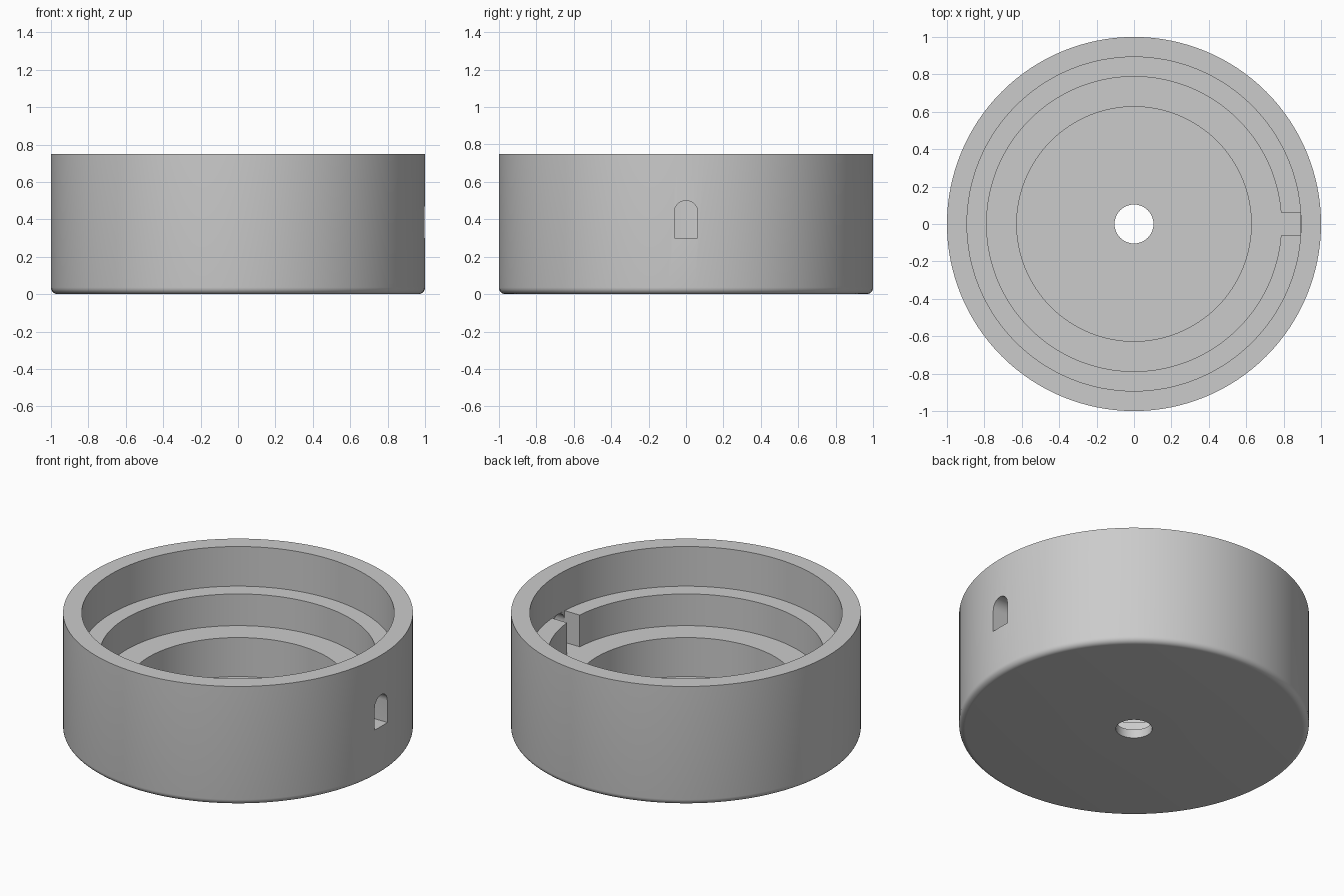
import bpy, bmesh, math
from mathutils import Matrix, Vector

if "Cube" in bpy.data.objects:
    bpy.data.objects.remove(bpy.data.objects["Cube"], do_unlink=True)

grey = bpy.data.materials.new("plain grey")
grey.use_nodes = True
grey.diffuse_color = (0.6, 0.6, 0.6, 1)
grey.node_tree.nodes["Principled BSDF"].inputs["Base Color"].default_value = (0.6, 0.6, 0.6, 1)

SEGMENTS = 128
HEIGHT, LEDGE, SHELF, FLOOR = 0.75, 0.5, 0.3, 0.054
BORE, WELL, STEP, RIM = 0.104, 0.627, 0.788, 0.893
SLOT = 0.0625   # half width of the side slot
FILLET = 0.036


def make_object(name, bm):
    bmesh.ops.recalc_face_normals(bm, faces=bm.faces)
    mesh = bpy.data.meshes.new(name)
    bm.to_mesh(mesh)
    bm.free()
    mesh.materials.append(grey)
    obj = bpy.data.objects.new(name, mesh)
    bpy.context.collection.objects.link(obj)
    return obj


def lathe(name, profile):
    """Revolve a closed (radius, z) profile around the z axis."""
    bm = bmesh.new()
    verts = [bm.verts.new((r, 0, z)) for r, z in profile]
    edges = [bm.edges.new((verts[i - 1], verts[i])) for i in range(len(verts))]
    bmesh.ops.spin(bm, geom=verts + edges, cent=(0, 0, 0), axis=(0, 0, 1),
                   angle=math.tau, steps=SEGMENTS, use_merge=True)
    bmesh.ops.remove_doubles(bm, verts=bm.verts, dist=1e-5)
    return make_object(name, bm)


def prism(name, outline, x0, x1):
    """Extrude a (y, z) outline along x."""
    bm = bmesh.new()
    face = bm.faces.new([bm.verts.new((x0, y, z)) for y, z in outline])
    moved = bmesh.ops.extrude_face_region(bm, geom=[face])["geom"]
    bmesh.ops.translate(bm, vec=(x1 - x0, 0, 0),
                        verts=[v for v in moved if isinstance(v, bmesh.types.BMVert)])
    return make_object(name, bm)


def cut(target, cutter):
    mod = target.modifiers.new("cut", "BOOLEAN")
    mod.operation, mod.solver, mod.object = "DIFFERENCE", "EXACT", cutter
    bpy.context.view_layer.objects.active = target
    bpy.ops.object.modifier_apply(modifier=mod.name)
    bpy.data.objects.remove(cutter, do_unlink=True)


# Stepped round housing with a rounded bottom edge and a central bore
fillet = [(1 - FILLET + FILLET * math.sin(a), FILLET - FILLET * math.cos(a))
          for a in (math.pi / 2 * i / 6 for i in range(7))]
housing = lathe("housing", [(BORE, 0)] + fillet + [
    (1, HEIGHT), (RIM, HEIGHT), (RIM, LEDGE), (STEP, LEDGE),
    (STEP, SHELF), (WELL, SHELF), (WELL, FLOOR), (BORE, FLOOR)])

# Open notch through the upper ledge
notch = prism("notch_cutter", [(-SLOT, SHELF), (SLOT, SHELF),
                               (SLOT, LEDGE + 0.05), (-SLOT, LEDGE + 0.05)], 0.7, 0.891)
cut(housing, notch)

# Arched opening through the outer wall
arch = [(SLOT * math.cos(a), LEDGE - SLOT + SLOT * math.sin(a))
        for a in (math.pi * i / 16 for i in range(17))]
opening = prism("opening_cutter", [(-SLOT, SHELF), (SLOT, SHELF)] + arch, 0.85, 1.1)
cut(housing, opening)

# Smooth round walls, crisp steps
bpy.ops.object.select_all(action="DESELECT")
housing.select_set(True)
bpy.context.view_layer.objects.active = housing
bpy.ops.object.shade_smooth_by_angle(angle=math.radians(30))
